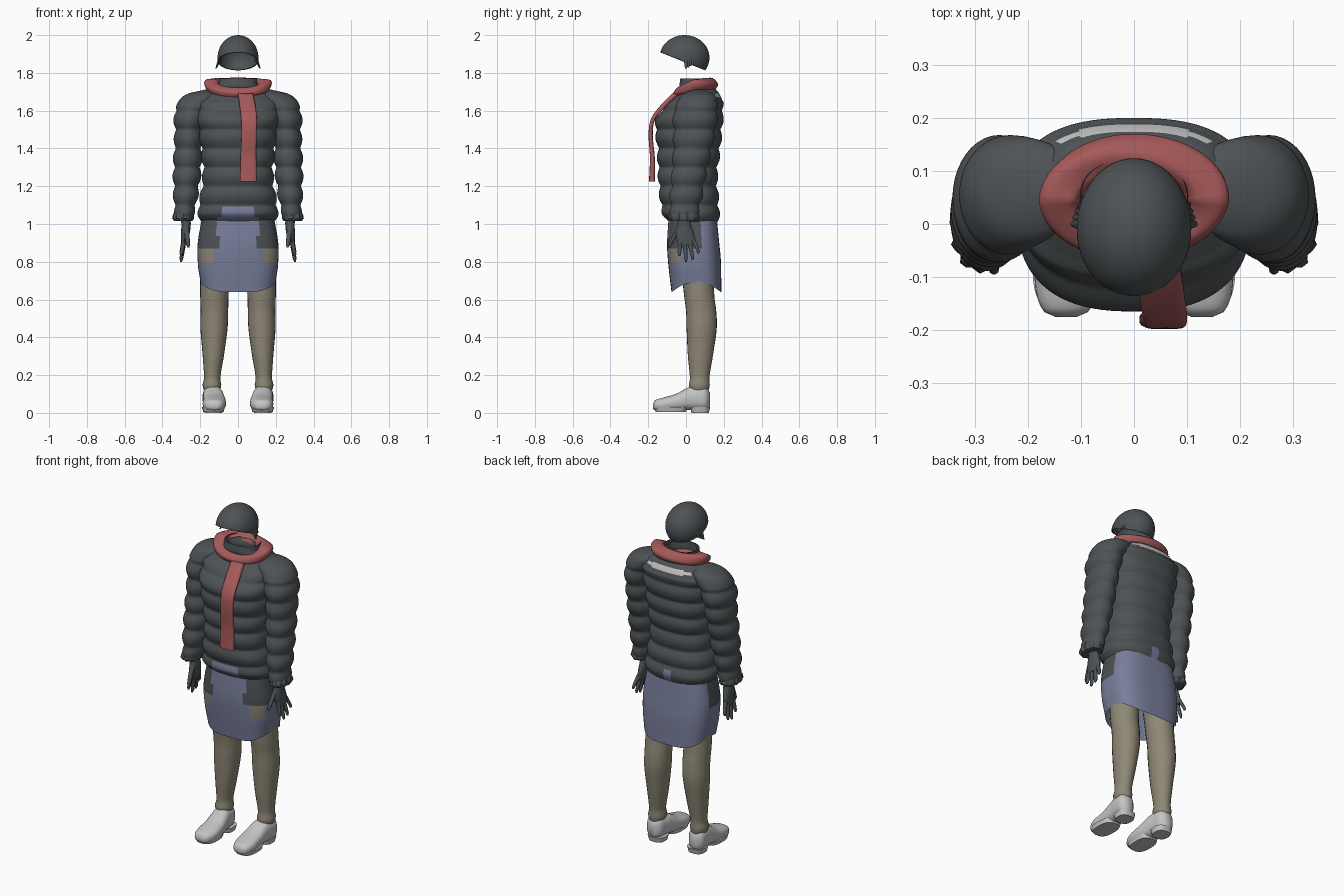
import bpy, bmesh, math
from mathutils import Vector

cube = bpy.data.objects.get("Cube")
if cube:
    bpy.data.objects.remove(cube, do_unlink=True)


def material(name, *rgb):
    mat = bpy.data.materials.new(name)
    mat.use_nodes = True
    mat.diffuse_color = (*rgb, 1)
    mat.node_tree.nodes["Principled BSDF"].inputs["Base Color"].default_value = (*rgb, 1)
    return mat


CHARCOAL = material("charcoal", .075, .085, .09)
RED = material("muted red", .38, .10, .10)
BLUE = material("slate blue", .19, .21, .33)
TAN = material("tan", .27, .245, .18)
WHITE = material("off white", .55, .55, .55)


def finish(name, bm, mats, paint=None):
    """Turn a bmesh into a smooth object, painting faces by a rule on their centre."""
    bmesh.ops.recalc_face_normals(bm, faces=bm.faces)
    if paint:
        for face in bm.faces:
            face.material_index = paint(face.calc_center_median())
    mesh = bpy.data.meshes.new(name)
    bm.to_mesh(mesh)
    bm.free()
    for mat in mats:
        mesh.materials.append(mat)
    obj = bpy.data.objects.new(name, mesh)
    bpy.context.collection.objects.link(obj)
    bpy.ops.object.select_all(action='DESELECT')
    obj.select_set(True)
    bpy.context.view_layer.objects.active = obj
    bpy.ops.object.shade_smooth_by_angle(angle=math.radians(50))
    return obj


def skin(rings, closed=False, caps=False):
    """Join rings of points with quads."""
    bm = bmesh.new()
    rows = [[bm.verts.new(p) for p in ring] for ring in rings]
    pairs = list(zip(rows, rows[1:]))
    if closed:
        pairs.append((rows[-1], rows[0]))
    for low, high in pairs:
        for i in range(len(low)):
            j = (i + 1) % len(low)
            bm.faces.new((low[i], low[j], high[j], high[i]))
    if caps:
        bm.faces.new(rows[0])
        bm.faces.new(rows[-1])
    return bm


def spline(keys, t):
    """Smoothly interpolate key rows; the first column is the position."""
    k = max(i for i in range(len(keys) - 1) if i == 0 or keys[i][0] <= t)
    a, b = keys[k], keys[k + 1]
    before, after = keys[max(k - 1, 0)], keys[min(k + 2, len(keys) - 1)]
    span = b[0] - a[0]
    u = (t - a[0]) / span
    out = []
    for c in range(1, len(a)):
        ma = (b[c] - before[c]) / (b[0] - before[0]) * span
        mb = (after[c] - a[c]) / (after[0] - a[0]) * span
        out.append(a[c] + ma * u + (3 * (b[c] - a[c]) - 2 * ma - mb) * u * u
                   + (ma + mb - 2 * (b[c] - a[c])) * u ** 3)
    return out


def power(v, p):
    return math.copysign(abs(v) ** (2 / p), v)


def loft(name, mats, keys, steps=20, sides=24, p=2, side=1, puff=0, pitch=.1,
         puff_top=9, caps=True, paint=None, place=lambda a, b, t: (a, b, t)):
    """Stack rounded sections given as (position, centre a, centre b, radius a, radius b)."""
    rings = []
    for s in range(steps + 1):
        t = keys[0][0] + (keys[-1][0] - keys[0][0]) * s / steps
        ca, cb, ra, rb = spline(keys, t)
        if puff and t < puff_top:
            swell = puff * (abs(math.sin(math.pi * t / pitch)) - .6)
            ra, rb = ra + swell, rb + swell
        ring = []
        for i in range(sides):
            ang = math.tau * i / sides
            x, y, z = place(ca + ra * power(math.cos(ang), p), cb + rb * power(math.sin(ang), p), t)
            ring.append((x * side, y, z))
        rings.append(ring)
    return finish(name, skin(rings, caps=caps), mats, paint)


# Padded jacket body, with the skirt showing at the hem and a pale strip across the back
def jacket_paint(c):
    if c.y < 0 and c.z < 1.09 and abs(c.x) < (.085 if c.z > 1.04 else .11):
        return 1
    if c.y > 0 and c.z < 1.08 and abs(c.x) < .025:
        return 1
    if c.y > .1 and abs(c.z - 1.68) < .017 * (1 - (c.x / .16) ** 2):
        return 2
    return 0


loft("jacket_body", [CHARCOAL, BLUE, WHITE], [
    (1.01, 0, .04, .195, .13), (1.06, 0, .025, .21, .15), (1.25, 0, .01, .185, .155),
    (1.4, 0, .015, .195, .165), (1.55, 0, .018, .215, .176), (1.64, 0, .05, .22, .145),
    (1.7, 0, .07, .165, .1), (1.73, 0, .05, .11, .085), (1.77, 0, .045, .1, .075)],
    steps=110, sides=96, p=2.5, puff=.014, puff_top=1.65, caps=False, paint=jacket_paint)

# Inner collar ring
loft("inner_collar", [CHARCOAL], [
    (1.69, 0, .03, .085, .065), (1.72, 0, .03, .075, .06), (1.76, 0, .035, .085, .065)],
    steps=10, caps=False)


# Skirt with dark front flaps, tan patches and a hem that lifts at the sides
def skirt_paint(c):
    if c.z > .87 and c.y < .08 and abs(c.x) > (.1 if c.z < .94 else .115):
        return 1
    if .79 < c.z < .87 and c.y < -.03 and abs(c.x) > .13:
        return 2
    return 0


skirt = loft("skirt", [BLUE, CHARCOAL, TAN], [
    (.64, 0, .055, .198, .132), (.8, 0, .045, .213, .14), (.9, 0, .038, .213, .138),
    (1.06, 0, .035, .185, .125)], steps=44, sides=96, p=2.9, caps=False, paint=skirt_paint)
for vert in skirt.data.vertices:
    if vert.co.z < .76:
        vert.co.z += .05 * abs(vert.co.x / .2) ** 4 * (.76 - vert.co.z) / .12

for side, label in ((1, "left"), (-1, "right")):
    # Padded sleeve and gathered cuff
    loft(label + "_sleeve", [CHARCOAL], [
        (1.04, .285, -.01, .045, .07), (1.1, .28, -.005, .058, .08), (1.3, .268, .02, .073, .092),
        (1.45, .262, .04, .073, .105), (1.58, .25, .05, .085, .115), (1.65, .215, .06, .1, .105),
        (1.69, .18, .065, .085, .08), (1.712, .15, .065, .02, .02)],
        steps=70, sides=40, side=side, puff=.014, puff_top=1.61)
    cuff = [[(side * (.29 + r * (.9 + .1 * math.sin(i * 2.1)) * math.cos(i * math.tau / 36)),
              -.01 + 1.4 * r * (.95 + .05 * math.sin(i * 1.7)) * math.sin(i * math.tau / 36), z)
             for i in range(36)] for z, r in ((1.015, .05), (1.03, .06), (1.05, .056), (1.07, .045))]
    finish(label + "_cuff", skin(cuff, caps=True), [CHARCOAL])

    # Gloved hand
    loft(label + "_palm", [CHARCOAL], [
        (.89, .287, .005, .014, .045), (.94, .28, -.005, .022, .05), (1.0, .275, -.01, .025, .036),
        (1.05, .28, -.01, .026, .03)], steps=10, sides=16, side=side)
    for n, (root, tip, end) in enumerate(((-.03, -.035, .83), (-.008, .0, .8), (.015, .035, .81), (.036, .065, .845))):
        loft(f"{label}_finger_{n + 1}", [CHARCOAL], [
            (end, .302, tip, .005, .005), (end + .012, .3, tip, .009, .009),
            (.92, .284, root, .013, .013)], steps=8, sides=10, side=side)
    loft(label + "_thumb", [CHARCOAL], [
        (.875, .262, -.088, .005, .005), (.89, .264, -.085, .01, .01),
        (.99, .275, -.03, .015, .017)], steps=8, sides=10, side=side)

    # Leg with a bulging calf
    loft(label + "_leg", [TAN], [
        (.12, .138, .07, .042, .05), (.145, .138, .07, .05, .056), (.18, .137, .072, .043, .051),
        (.3, .131, .076, .056, .066), (.45, .127, .083, .072, .08), (.54, .125, .08, .073, .08),
        (.62, .125, .07, .075, .08), (.76, .12, .06, .08, .085)], steps=40, side=side)

    # Shoe upper, lofted from toe to heel, and its two-part sole
    loft(label + "_shoe", [WHITE], [
        (-.175, .128, .035, .02, .012), (-.165, .128, .04, .042, .026), (-.12, .126, .045, .06, .036),
        (-.05, .125, .057, .06, .045), (.02, .13, .077, .054, .062), (.06, .135, .08, .052, .064),
        (.105, .138, .078, .046, .062), (.127, .138, .07, .02, .035)],
        steps=34, p=2.5, side=side, place=lambda a, b, t: (a, t, max(b, .012)))
    for part, low, y, width, length in (("sole", .006, -.08, .058, .085), ("heel", 0, .075, .05, .05)):
        loft(f"{label}_{part}", [WHITE], [
            (low, .13, y, width - .004, length - .004), (.03, .13, y, width + .003, length + .003)],
            steps=3, sides=32, p=2.7, side=side)

    # Loose hair tufts at the side of the cap
    for n in range(4):
        loft(f"{label}_hair_tuft_{n + 1}", [CHARCOAL], [
            (1.822 + .007 * n, .117 - .004 * n, .012 * n, .003, .005),
            (1.88, .095, .01 * n, .01, .014)], steps=3, sides=8, side=side)

# Hair cap: a dome trimmed on a slant, open underneath
bm = bmesh.new()
bmesh.ops.create_uvsphere(bm, u_segments=48, v_segments=32, radius=1)
for vert in bm.verts:
    vert.co = Vector((vert.co.x * .108, vert.co.y * .132 - .008, vert.co.z * .12 + 1.88))
bmesh.ops.bisect_plane(bm, geom=bm.verts[:] + bm.edges[:] + bm.faces[:], clear_inner=True,
                       plane_co=(0, -.14, 1.91), plane_no=(0, .1, .25))
cap = finish("hair_cap", bm, [CHARCOAL])
cap.modifiers.new("thickness", 'SOLIDIFY').thickness = .006

# Scarf wrapped round the neck, dipping at the front
wrap = []
for i in range(64):
    ang = math.tau * i / 64
    dip = max(0, -math.sin(ang))
    ring = []
    for j in range(20):
        around = math.tau * j / 20
        out = (.04 - .012 * dip) * math.cos(around)
        fold = .004 * math.sin(3 * around + 2 * ang)
        ring.append(((.138 + out + fold) * math.cos(ang), .045 + (.085 + out) * math.sin(ang),
                     1.737 - .045 * dip + (.034 - .008 * dip) * math.sin(around) + fold))
    wrap.append(ring)
finish("scarf_wrap", skin(wrap, closed=True), [RED])

# Hanging scarf end
loft("scarf_tail", [RED], [
    (1.225, .055, -.18, .045, .016), (1.35, .055, -.178, .042, .013), (1.48, .058, -.187, .04, .011),
    (1.56, .058, -.172, .042, .012), (1.63, .05, -.115, .042, .018), (1.69, .04, -.055, .04, .02)],
    steps=40, p=3.5)
